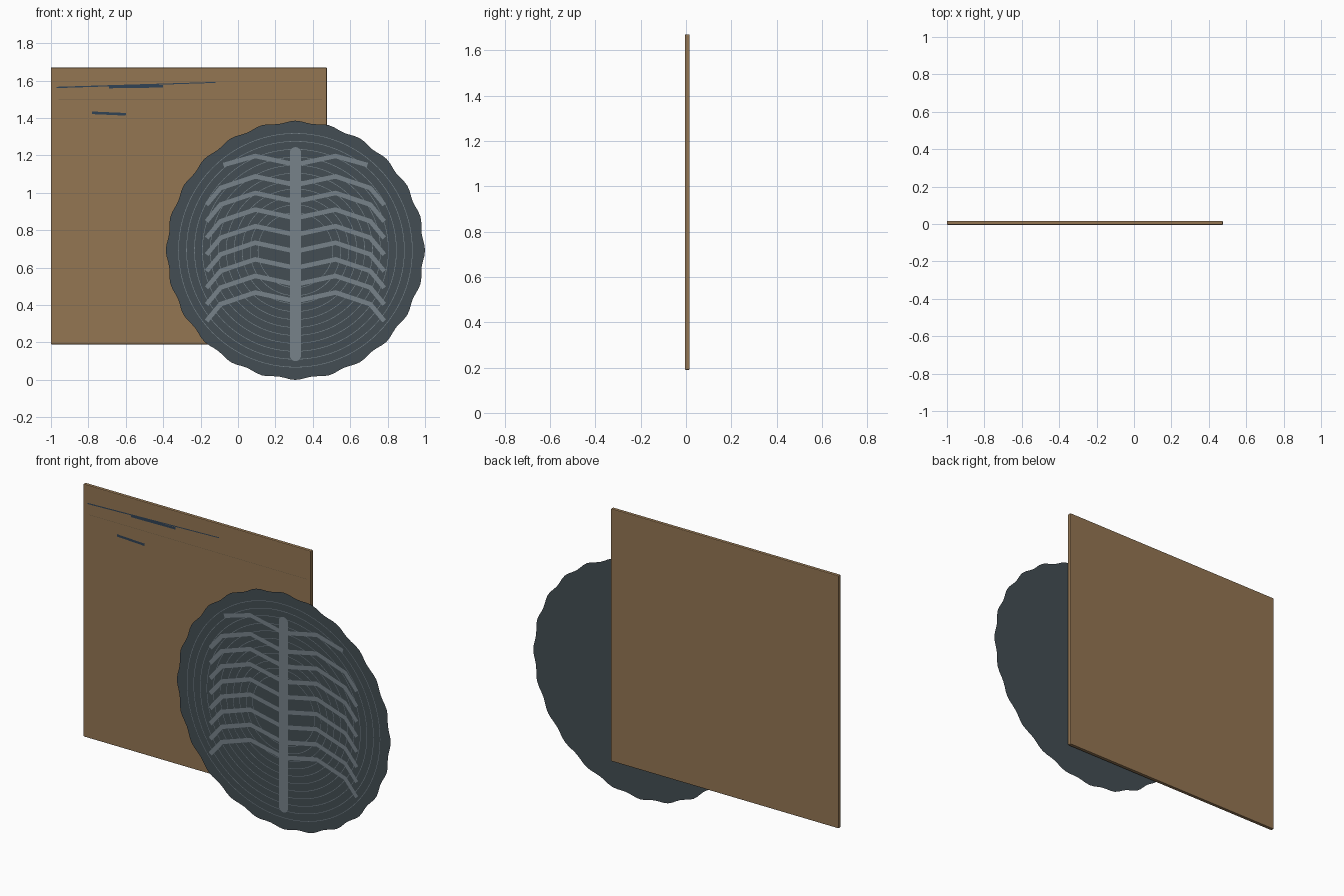
import bpy, bmesh, math
from mathutils import Vector

if "Cube" in bpy.data.objects:
    bpy.data.objects.remove(bpy.data.objects["Cube"])

CX, CZ, R = 0.307, 0.693, 0.693   # disc centre and outer radius


def material(name, rgb):
    m = bpy.data.materials.new(name)
    m.diffuse_color = (*rgb, 1)
    m.use_nodes = True
    m.node_tree.nodes["Principled BSDF"].inputs["Base Color"].default_value = m.diffuse_color
    return m


CARD = material("brown card", (0.296, 0.180, 0.086))
DISC = material("dark slate", (0.056, 0.076, 0.088))
BONE = material("pale grey", (0.185, 0.225, 0.255))
INK = material("dark blue ink", (0.030, 0.055, 0.090))
CREASE = material("dull brown", (0.170, 0.120, 0.065))


def finish(bm, name, mat):
    me = bpy.data.meshes.new(name)
    bm.to_mesh(me)
    bm.free()
    me.materials.append(mat)
    ob = bpy.data.objects.new(name, me)
    bpy.context.collection.objects.link(ob)
    return ob


def plate(bm, pts, y):
    """Flat polygon facing the front; pts run counter-clockwise in x, z."""
    return bm.faces.new([bm.verts.new((x, y, z)) for x, z in pts])


def ribbon(bm, path, width, y):
    """Flat mitred strip of even width along a path in x, z."""
    p = [Vector(q) for q in path]
    rows = []
    for i, q in enumerate(p):
        a = (q - p[i - 1]).normalized() if i else (p[1] - q).normalized()
        b = (p[i + 1] - q).normalized() if i < len(p) - 1 else a
        t = (a + b).normalized()
        n = Vector((-t.y, t.x)) * (width / 2 / max(t.dot(a), 0.5))
        rows.append([bm.verts.new((v.x, y, v.y)) for v in (q - n, q + n)])
    for (a, b), (c, d) in zip(rows, rows[1:]):
        bm.faces.new((a, c, d, b))


# square card sleeve with softened edges
bm = bmesh.new()
bmesh.ops.create_cube(bm, size=1)
for v in bm.verts:
    v.co = (-0.2625 + v.co.x * 1.475, 0.006 + v.co.y * 0.021, 0.93 + v.co.z * 1.48)
sleeve = finish(bm, "sleeve", CARD)
bev = sleeve.modifiers.new("soft edges", "BEVEL")
bev.width, bev.segments = 0.004, 2

# tapered ink stroke, plain label bars and crease on the sleeve
bm = bmesh.new()
plate(bm, [(-0.97, 1.560), (-0.12, 1.588), (-0.12, 1.593), (-0.97, 1.567)], -0.0060)
finish(bm, "ink_stroke", INK)
bm = bmesh.new()
ribbon(bm, [(-0.69, 1.566), (-0.40, 1.570)], 0.014, -0.0065)
ribbon(bm, [(-0.78, 1.428), (-0.60, 1.420)], 0.014, -0.0065)
finish(bm, "label_bars", INK)
bm = bmesh.new()
ribbon(bm, [(-0.96, 1.5), (0.45, 1.5)], 0.002, -0.0060)
finish(bm, "sleeve_crease", CREASE)

# thin disc with a wavy rim
bm = bmesh.new()
n = 144
rim = []
for i in range(n):
    a = math.tau * i / n
    r = R - 0.006 * (1 - math.cos(24 * a)) - 0.003 * math.sin(2 * a) ** 2
    rim.append((CX + r * math.cos(a), CZ + r * math.sin(a)))
plate(bm, rim, -0.0145)
finish(bm, "disc", DISC)

# fine concentric grooves
bm = bmesh.new()
for k in range(11):
    r = 0.20 + 0.0425 * k
    ribbon(bm, [(CX + r * math.cos(math.tau * i / 96), CZ + r * math.sin(math.tau * i / 96))
                for i in range(97)], 0.003, -0.0162)
finish(bm, "groove_rings", BONE)

# round-ended spine
bm = bmesh.new()
w = 0.03
spine = []
for i in range(18):
    a = math.pi * (i if i < 9 else i - 1) / 8
    spine.append((CX + w * math.cos(a), (1.215 if i < 9 else 0.13) + w * math.sin(a)))
plate(bm, spine, -0.0180)
finish(bm, "spine", BONE)

# mirrored rib pairs; the top pair is short and has no hooked end
bm = bmesh.new()
for side in (1, -1):
    for k in range(9):
        peak = 1.197 if k == 0 else 1.088 - 0.0887 * (k - 1)
        shape = [(0.0, peak - 0.046), (0.215, peak), (0.40, peak - 0.062), (0.475, peak - 0.152)]
        if k == 0:
            shape = [(0.0, peak - 0.046), (0.215, peak), (0.385, peak - 0.048)]
        path = [(CX + side * x, z) for x, z in shape]
        ribbon(bm, path if side > 0 else path[::-1], 0.024, -0.0174)
finish(bm, "ribs", BONE)
